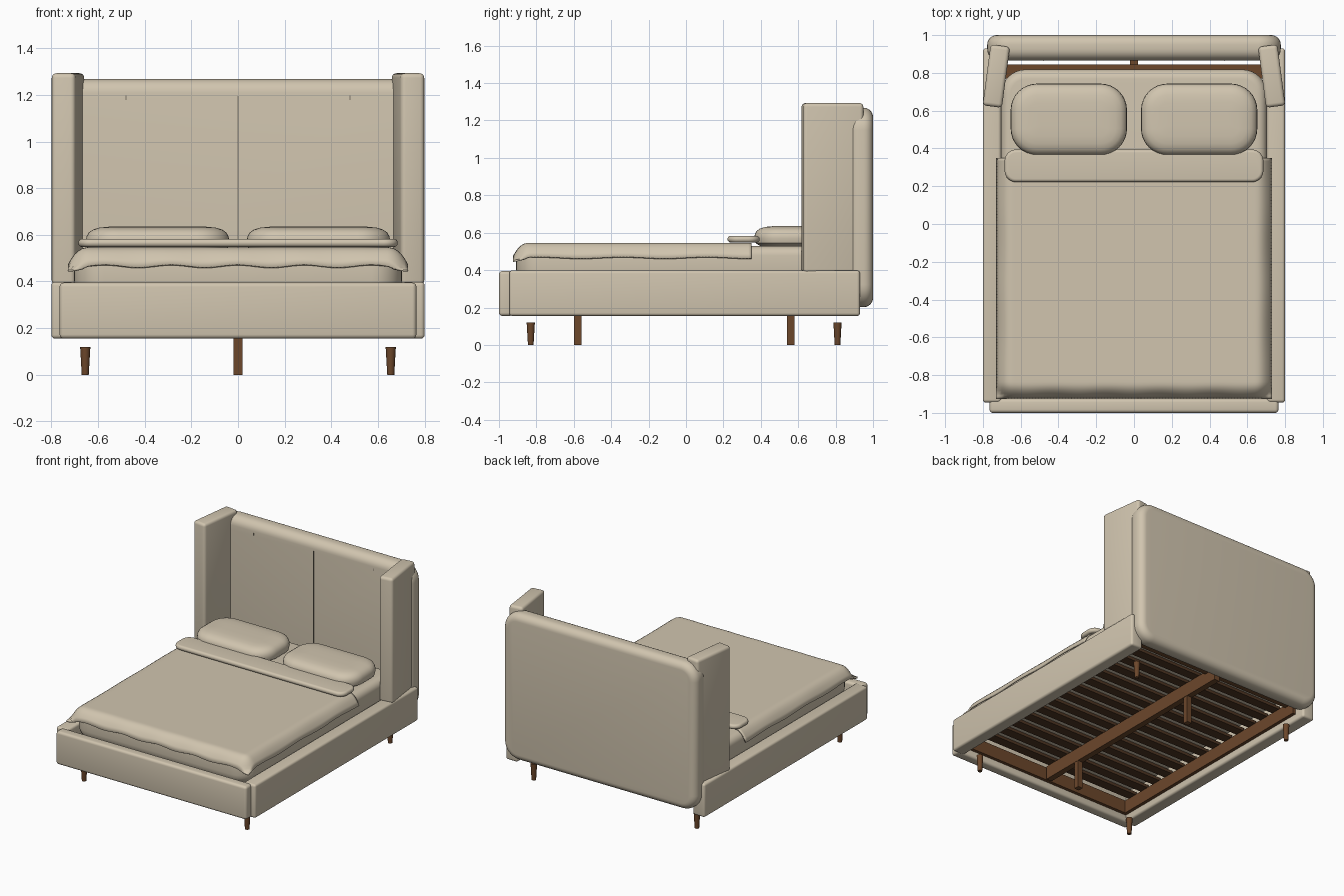
import bpy, bmesh, math
from mathutils import Matrix

if "Cube" in bpy.data.objects:
    bpy.data.objects.remove(bpy.data.objects["Cube"])


def material(name, rgb):
    m = bpy.data.materials.new(name)
    m.diffuse_color = (*rgb, 1)
    m.use_nodes = True
    m.node_tree.nodes["Principled BSDF"].inputs["Base Color"].default_value = m.diffuse_color
    return m


FABRIC = material("beige_fabric", (0.635, 0.557, 0.428))
WOOD = material("brown_wood", (0.15, 0.063, 0.024))
DARK = material("dark_slat_wood", (0.075, 0.035, 0.016))
SEAM = material("seam_shadow", (0.2, 0.175, 0.135))


def finish(name, bm, mat, smooth=True):
    bmesh.ops.recalc_face_normals(bm, faces=bm.faces)
    me = bpy.data.meshes.new(name)
    bm.to_mesh(me)
    bm.free()
    me.materials.append(mat)
    ob = bpy.data.objects.new(name, me)
    bpy.context.collection.objects.link(ob)
    if smooth:
        bpy.ops.object.select_all(action='DESELECT')
        ob.select_set(True)
        bpy.context.view_layer.objects.active = ob
        bpy.ops.object.shade_smooth_by_angle(angle=math.radians(40))
    return ob


def box(name, x, y, z, mat, bevel=0.0, turn=0.0):
    """Box from (min, max) ranges, with rounded edges and a turn about z."""
    bm = bmesh.new()
    bmesh.ops.create_cube(bm, size=1)
    bmesh.ops.scale(bm, vec=(x[1] - x[0], y[1] - y[0], z[1] - z[0]), verts=bm.verts)
    if bevel:
        bmesh.ops.bevel(bm, geom=bm.edges[:], offset=bevel, segments=4,
                        profile=0.5, affect='EDGES')
    bmesh.ops.rotate(bm, matrix=Matrix.Rotation(turn, 3, 'Z'), verts=bm.verts)
    bmesh.ops.translate(bm, vec=(sum(x) / 2, sum(y) / 2, sum(z) / 2), verts=bm.verts)
    return finish(name, bm, mat, bevel > 0)


def cushion(name, centre, hx, hy, r, profile, mat, upright=False):
    """Stack of rounded-rectangle rings; profile holds (inset, height)."""
    bm = bmesh.new()
    rings = []
    for inset, z in profile:
        a, b, rr = hx - inset, hy - inset, max(r - inset, 0.012)
        ring = []
        for q, (sx, sy) in enumerate(((1, 1), (-1, 1), (-1, -1), (1, -1))):
            for k in range(9):
                t = math.pi / 2 * (q + k / 8)
                ring.append(bm.verts.new((sx * (a - rr) + rr * math.cos(t),
                                          sy * (b - rr) + rr * math.sin(t), z)))
        rings.append(ring)
    n = len(rings[0])
    for lo, hi in zip(rings, rings[1:]):
        for i in range(n):
            bm.faces.new((lo[i], lo[(i + 1) % n], hi[(i + 1) % n], hi[i]))
    bm.faces.new(rings[0])
    bm.faces.new(rings[-1])
    if upright:
        bmesh.ops.rotate(bm, matrix=Matrix.Rotation(math.pi / 2, 3, 'X'), verts=bm.verts)
    bmesh.ops.translate(bm, vec=centre, verts=bm.verts)
    return finish(name, bm, mat)


def round_profile(z0, z1, r0, r1=None, n=6):
    """Vertical section with quarter-round lower (r0) and upper (r1) edges."""
    r1 = r1 or r0
    arc = [math.pi / 2 * i / n for i in range(n + 1)]
    low = [(r0 - r0 * math.sin(t), z0 + r0 - r0 * math.cos(t)) for t in arc]
    high = [(r1 - r1 * math.cos(t), z1 - r1 + r1 * math.sin(t)) for t in arc]
    return low + high


# upholstered rails
box("front_rail", (-0.765, 0.765), (-1.0, -0.925), (0.155, 0.395), FABRIC, 0.018)
for s, side in ((-1, "left"), (1, "right")):
    xr = sorted((s * 0.704, s * 0.80))
    box(side + "_rail", xr, (-0.945, 0.93), (0.155, 0.398), FABRIC, 0.016)
    # angled headboard wing
    box(side + "_wing", (s * 0.729 - 0.0515, s * 0.729 + 0.0515), (0.6205, 0.9455),
        (0.385, 1.293), FABRIC, 0.02, s * math.radians(7.5))
    # inner wooden ledger
    box(side + "_ledger", sorted((s * 0.68, s * 0.705)), (-0.925, 0.85), (0.205, 0.30), WOOD)

# headboard with rounded outline, softer towards the front
cushion("headboard", (0, 0, 0.735), 0.777, 0.533, 0.12,
        round_profile(-1.0, -0.866, 0.05, 0.06), FABRIC, True)
box("headboard_seam", (-0.003, 0.003), (0.863, 0.871), (0.50, 1.195), SEAM)
for s, side in ((-1, "left"), (1, "right")):
    box(side + "_stitch", (s * 0.48 - 0.0015, s * 0.48 + 0.0015), (0.864, 0.872),
        (1.178, 1.197), SEAM)

# base: end ledgers, centre beam, slats
box("front_ledger", (-0.705, 0.705), (-0.926, -0.902), (0.205, 0.30), WOOD)
box("back_ledger", (-0.68, 0.68), (0.77, 0.845), (0.28, 0.322), WOOD)
box("centre_beam", (-0.022, 0.022), (-0.89, 0.866), (0.20, 0.298), WOOD)
for i in range(13):
    y = -0.83 + i * 0.125
    box("slat", (-0.69, 0.69), (y - 0.035, y + 0.035), (0.298, 0.32), DARK)

# legs
for x in (-0.655, 0.655):
    for y in (-0.83, 0.81):
        bm = bmesh.new()
        bmesh.ops.create_cone(bm, cap_ends=True, segments=20, radius1=0.015,
                              radius2=0.022, depth=0.12,
                              matrix=Matrix.Translation((x, y, 0.06)))
        finish("corner_leg", bm, WOOD)
for y in (-0.58, 0.56):
    box("centre_leg", (-0.02, 0.02), (y - 0.02, y + 0.02), (0, 0.205), WOOD)

# mattress
cushion("mattress", (0, -0.045, 0), 0.703, 0.863, 0.13,
        round_profile(0.325, 0.528, 0.08, 0.05), FABRIC)

# duvet: draped sheet with a wavy hem on three sides
hem = [0, 0.015, 0.03, 0.045, 0.06, 0.075, 0.09]
xs = [0.73 - h for h in hem]
xs = [-x for x in xs] + [-0.64 + 1.28 * i / 80 for i in range(1, 80)] + xs[::-1]
ys = [-0.926 + h for h in hem] + [-0.836 + 1.186 * i / 70 for i in range(1, 71)]
bm = bmesh.new()
grid = []
for y in ys:
    row = []
    for x in xs:
        ex = max(0, abs(x) - 0.64) / 0.09
        ey = max(0, -0.836 - y) / 0.09
        e = min(1.04, math.hypot(ex, ey))
        wave = 0.006 * math.cos(22 * x) * ey ** 2 + 0.004 * math.sin(14 * y) * ex ** 2
        row.append(bm.verts.new((x, y, 0.546 - 0.078 * e ** 2.4 + wave)))
    grid.append(row)
for a, b in zip(grid, grid[1:]):
    for i in range(len(xs) - 1):
        bm.faces.new((a[i], a[i + 1], b[i + 1], b[i]))
duvet = finish("duvet", bm, FABRIC)
mod = duvet.modifiers.new("thickness", 'SOLIDIFY')
mod.thickness = 0.01
mod.offset = -1

# folded cover band and pillows
cushion("folded_cover", (0, 0.308, 0), 0.685, 0.086, 0.06,
        round_profile(0.548, 0.583, 0.017), FABRIC)
puff = [(0.10, 0.52), (0.03, 0.53), (0.006, 0.545), (0, 0.57), (0.003, 0.592),
        (0.013, 0.610), (0.032, 0.623), (0.06, 0.631), (0.10, 0.635), (0.15, 0.636)]
for s, side in ((-1, "left"), (1, "right")):
    cushion(side + "_pillow", (s * 0.345, 0.554, 0), 0.308, 0.189, 0.14, puff, FABRIC)
